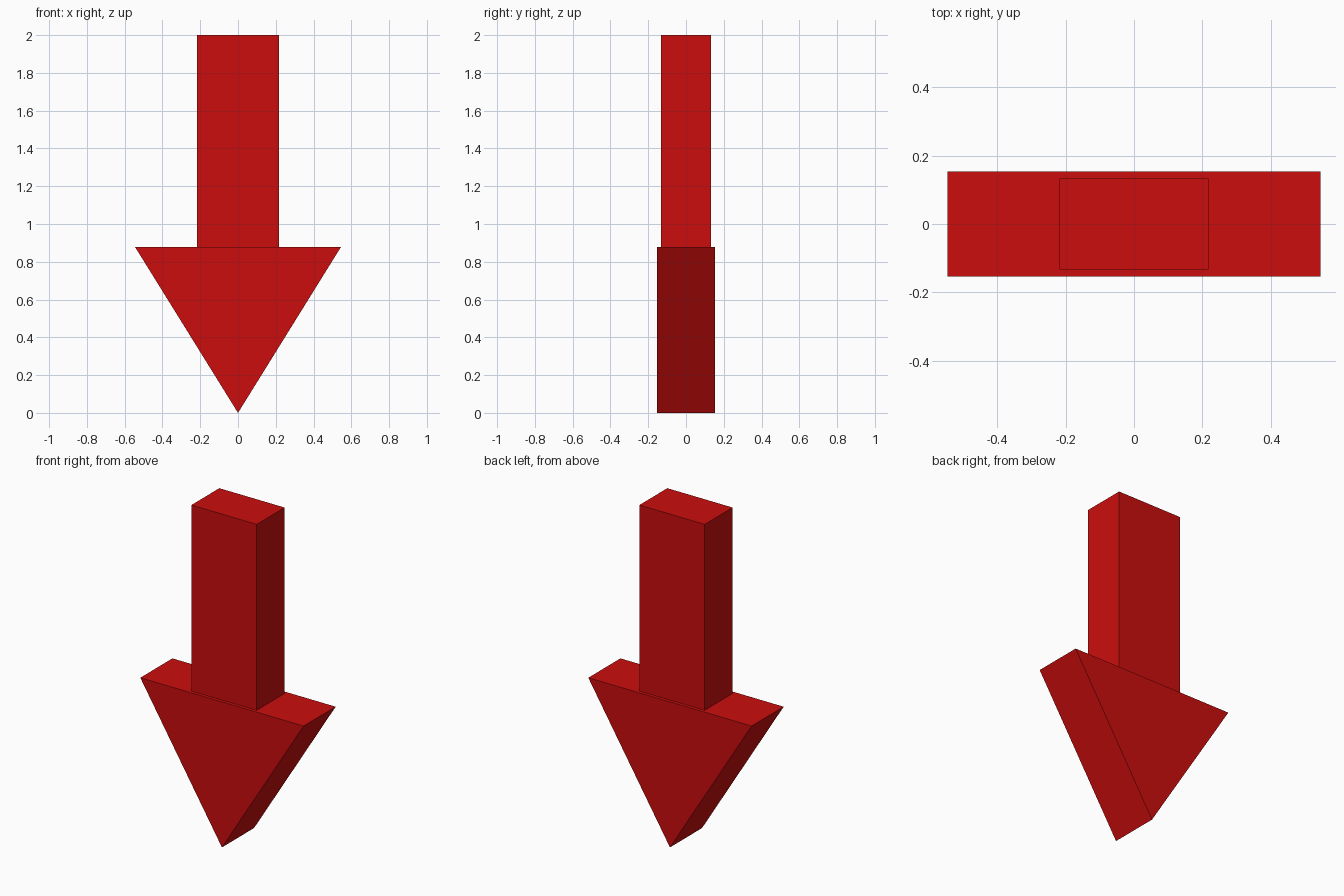
import bpy
import bmesh

if "Cube" in bpy.data.objects:
    bpy.data.objects.remove(bpy.data.objects["Cube"])

red = bpy.data.materials.new("red")
red.diffuse_color = (0.6, 0.004, 0.004, 1)
red.use_nodes = True
red.node_tree.nodes["Principled BSDF"].inputs["Base Color"].default_value = red.diffuse_color


def prism(name, profile, half_depth):
    """Extrude an (x, z) profile along y, centred on y = 0."""
    bm = bmesh.new()
    face = bm.faces.new([bm.verts.new((x, -half_depth, z)) for x, z in profile])
    out = bmesh.ops.extrude_face_region(bm, geom=[face], use_keep_orig=True)
    verts = [v for v in out["geom"] if isinstance(v, bmesh.types.BMVert)]
    bmesh.ops.translate(bm, verts=verts, vec=(0, 2 * half_depth, 0))
    bmesh.ops.recalc_face_normals(bm, faces=bm.faces)
    mesh = bpy.data.meshes.new(name)
    bm.to_mesh(mesh)
    bm.free()
    mesh.materials.append(red)
    obj = bpy.data.objects.new(name, mesh)
    bpy.context.collection.objects.link(obj)
    return obj


HEAD_TOP = 0.878

# Triangular head pointing down
prism("arrow_head", [(0, 0), (0.545, HEAD_TOP), (-0.545, HEAD_TOP)], 0.153)

# Slightly thinner rectangular shaft
prism("arrow_shaft", [(-0.218, HEAD_TOP), (0.218, HEAD_TOP), (0.218, 2), (-0.218, 2)], 0.133)
